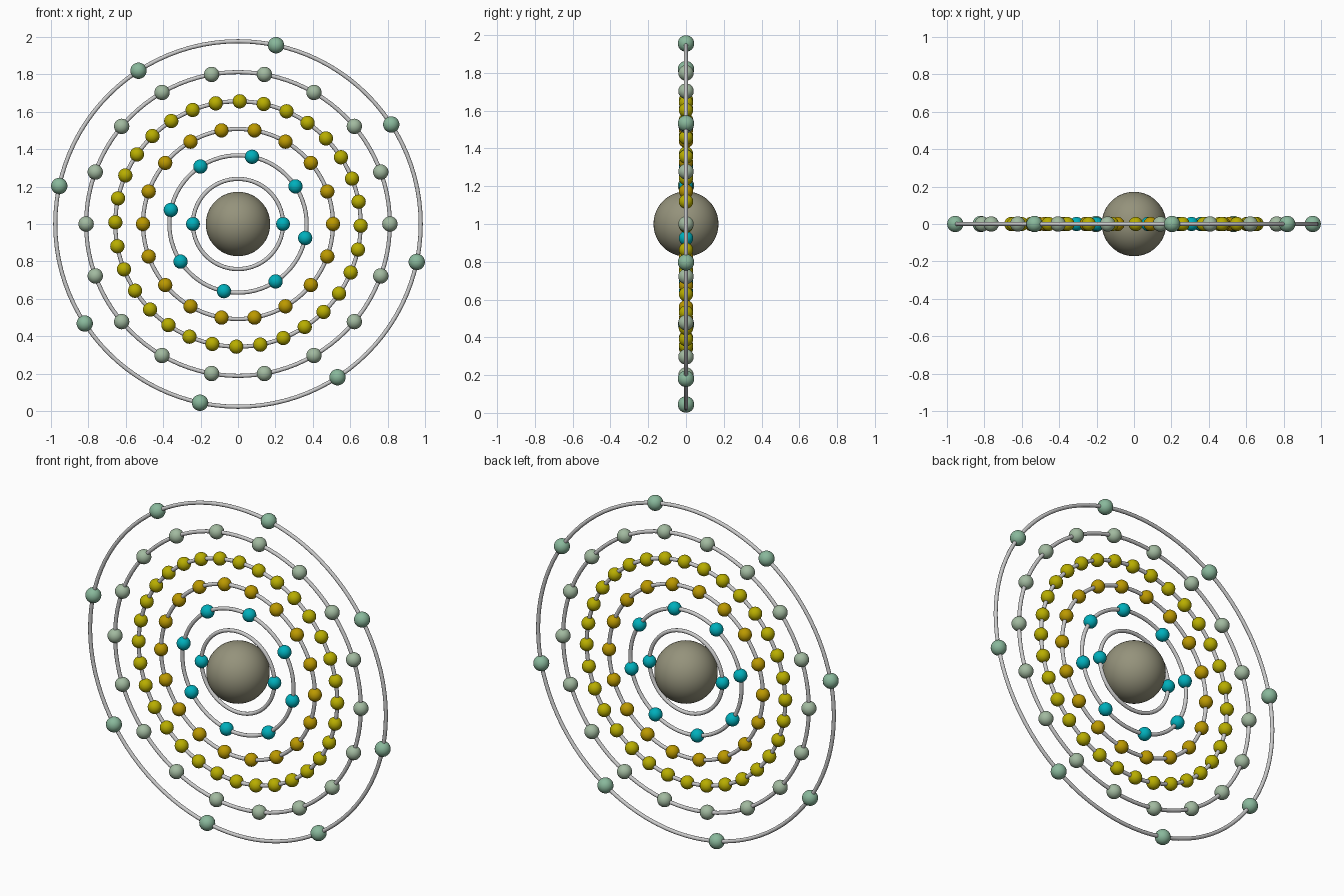
import bpy
from math import radians, cos, sin, pi

if "Cube" in bpy.data.objects:
    bpy.data.objects.remove(bpy.data.objects["Cube"])

CZ = 1.0  # height of the atom's centre


def material(name, rgb):
    m = bpy.data.materials.new(name)
    m.diffuse_color = (*rgb, 1)
    m.use_nodes = True
    m.node_tree.nodes["Principled BSDF"].inputs["Base Color"].default_value = m.diffuse_color
    return m


def smooth(ob):
    for p in ob.data.polygons:
        p.use_smooth = True


def sphere(name, radius, loc, mat, seg=32, rings=16):
    bpy.ops.mesh.primitive_uv_sphere_add(segments=seg, ring_count=rings,
                                         radius=radius, location=loc)
    ob = bpy.context.object
    ob.name = name
    ob.data.materials.append(mat)
    smooth(ob)
    return ob


def orbit(name, radius):
    bpy.ops.mesh.primitive_torus_add(major_radius=radius, minor_radius=0.011,
                                     major_segments=96, minor_segments=12,
                                     location=(0, 0, CZ), rotation=(pi / 2, 0, 0))
    ob = bpy.context.object
    ob.name = name
    smooth(ob)


# Nucleus
sphere("nucleus", 0.172, (0, 0, CZ), material("nucleus_olive", (0.30, 0.29, 0.20)), 48, 24)

teal = material("teal", (0.0, 0.43, 0.50))
gold = material("gold", (0.50, 0.32, 0.0))
yellow = material("yellow", (0.48, 0.42, 0.0))
sage = material("sage", (0.36, 0.49, 0.35))
green = material("green", (0.25, 0.48, 0.33))

# Shells: orbit radius, electron count, first angle, electron radius, colour
shells = [
    (0.241, 2, 0.0, 0.037, teal),
    (0.367, 8, -11.8, 0.038, teal),
    (0.508, 18, 0.0, 0.038, gold),
    (0.656, 32, -0.8, 0.038, yellow),
    (0.812, 18, 0.0, 0.041, sage),
    (0.977, 8, -12.0, 0.0435, green),
]

for i, (r, n, start, er, mat) in enumerate(shells, 1):
    orbit(f"orbit_ring_{i}", r)
    # Electrons of one shell share a mesh
    first = None
    for k in range(n):
        a = radians(start + 360 * k / n)
        loc = (r * cos(a), 0, CZ + r * sin(a))
        if first is None:
            first = sphere(f"electron_{i}_1", er, loc, mat, 24, 16)
        else:
            ob = bpy.data.objects.new(f"electron_{i}_{k + 1}", first.data)
            ob.location = loc
            bpy.context.collection.objects.link(ob)
